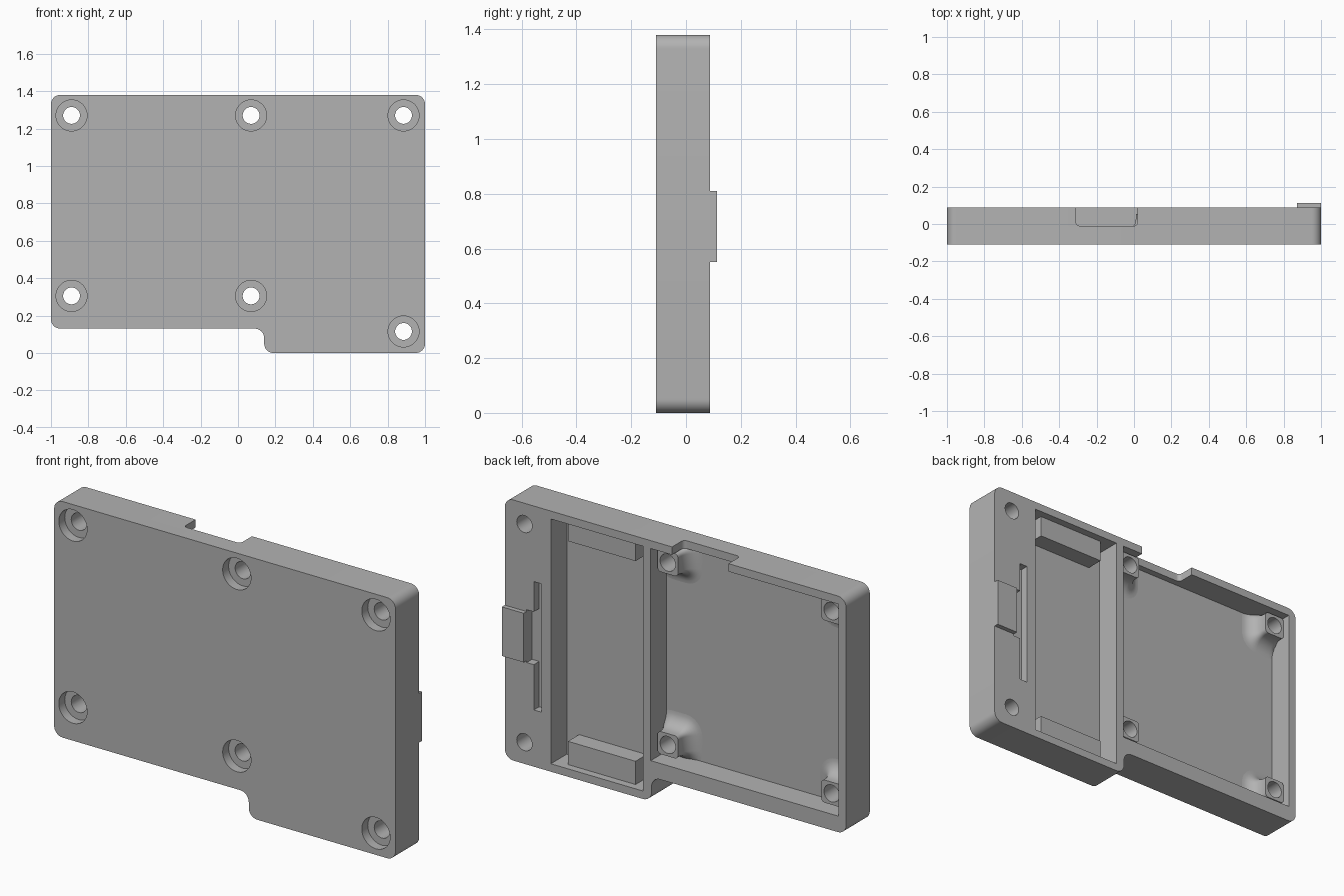
import bpy, bmesh
from math import sin, cos, pi
from mathutils import Vector

if "Cube" in bpy.data.objects:
    bpy.data.objects.remove(bpy.data.objects["Cube"], do_unlink=True)

FRONT, BACK, FLOOR = -0.11, 0.088, -0.045
HOLES = [(x, z) for x in (-0.89, 0.07) for z in (0.305, 1.27)] + [(0.885, 0.115), (0.885, 1.27)]

grey = bpy.data.materials.new("plain grey")
grey.use_nodes = True
grey.diffuse_color = (0.45, 0.45, 0.45, 1)
grey.node_tree.nodes["Principled BSDF"].inputs["Base Color"].default_value = (0.45, 0.45, 0.45, 1)


def rounded(corners, r, steps=8):
    """Round every right-angle corner of a 2D outline."""
    if not r:
        return [Vector(p) for p in corners]
    pts = []
    for i, p in enumerate(corners):
        p = Vector(p)
        a = (Vector(corners[i - 1]) - p).normalized() * r
        b = (Vector(corners[(i + 1) % len(corners)]) - p).normalized() * r
        for k in range(steps + 1):
            t = k / steps * pi / 2
            pts.append(p + a + b - b * cos(t) - a * sin(t))
    return pts


def rect(x0, x1, z0, z1):
    return [(x0, z0), (x1, z0), (x1, z1), (x0, z1)]


def loft(name, loops):
    """Skin closed loops of equal length and cap both ends."""
    bm = bmesh.new()
    rings = [[bm.verts.new(p) for p in loop] for loop in loops]
    for lo, hi in zip(rings, rings[1:]):
        for i in range(len(lo)):
            bm.faces.new((lo[i - 1], lo[i], hi[i], hi[i - 1]))
    bm.faces.new(rings[0])
    bm.faces.new(rings[-1])
    bmesh.ops.remove_doubles(bm, verts=bm.verts, dist=1e-5)
    bmesh.ops.dissolve_degenerate(bm, edges=bm.edges, dist=1e-5)
    bmesh.ops.recalc_face_normals(bm, faces=bm.faces)
    mesh = bpy.data.meshes.new(name)
    bm.to_mesh(mesh)
    bm.free()
    mesh.materials.append(grey)
    ob = bpy.data.objects.new(name, mesh)
    bpy.context.collection.objects.link(ob)
    return ob


def plate(name, corners, y0, y1, r=0):
    pts = rounded(corners, r)
    return loft(name, [[(x, y, z) for x, z in pts] for y in (y0, y1)])


def activate(ob):
    bpy.ops.object.select_all(action='DESELECT')
    ob.select_set(True)
    bpy.context.view_layer.objects.active = ob


def cut(ob, cutter):
    cutter.hide_render = True
    mod = ob.modifiers.new("cut", 'BOOLEAN')
    mod.operation, mod.solver, mod.object = 'DIFFERENCE', 'EXACT', cutter
    activate(ob)
    bpy.ops.object.modifier_apply(modifier=mod.name)


# Stepped pin that makes a screw hole with a counterbore at the front
def pin(x, z):
    profile = [(0.083, FRONT - 0.1), (0.083, FRONT + 0.05), (0.045, FRONT + 0.05), (0.045, BACK + 0.1)]
    n = 40
    return loft("screw_cutter", [[(x + r * cos(2 * pi * k / n), y, z + r * sin(2 * pi * k / n))
                                  for k in range(n)] for r, y in profile])


# Enclosure body with the stepped lower edge
body = plate("enclosure_body", [(-1, 0.13), (0.14, 0.13), (0.14, 0), (1, 0), (1, 1.38), (-1, 1.38)],
             FRONT, BACK, 0.05)

# Two pockets, cable notch, and the slot beside the tab
notch = rounded(rect(-0.31, 0.02, -0.01, 0.2), 0.02)
slot = [(0.785, 0.30), (0.83, 0.30), (0.83, 0.54), (0.872, 0.54), (0.872, 0.82),
        (0.83, 0.82), (0.83, 0.98), (0.785, 0.98)]
cutters = [
    plate("narrow_pocket_cutter", rect(0.19, 0.73, 0.042, 1.338), FLOOR, 0.2),
    plate("wide_pocket_cutter", rect(-0.955, 0.145, 0.215, 1.338), FLOOR, 0.2),
    loft("notch_cutter", [[(x, y, z) for x, y in notch] for z in (1.3, 1.45)]),
    plate("slot_cutter", slot, BACK - 0.045, 0.2),
]
pins = [pin(x, z) for x, z in HOLES]
for c in cutters + pins:
    cut(body, c)
parts = [body]


# Screw bosses flaring out into the pocket floor, kept inside the pocket walls
def boss(x, z):
    flare, half = 0.075, 0.06
    steps = [(flare, FLOOR - 0.01)]
    for k in range(9):
        t = k / 8 * pi / 2
        steps.append((flare * (1 - sin(t)), FLOOR + flare * (1 - cos(t))))
    steps.append((0, BACK - 0.035))
    loops = []
    for grow, y in steps:
        h = half + grow
        pts = rounded(rect(x - h, x + h, z - h, z + h), 0.02 + grow, 6)
        loops.append([(min(max(px, -0.96), 0.15), y, min(max(pz, 0.21), 1.343)) for px, pz in pts])
    return loft("screw_boss", loops)


for (x, z), p in zip(HOLES[:4], pins):
    b = boss(x, z)
    cut(b, p)
    parts.append(b)

# Support blocks at both ends of the narrow pocket
for name, z0, z1 in (("lower_support", 0.035, 0.165), ("upper_support", 1.225, 1.345)):
    parts.append(plate(name, rect(0.262, 0.658, z0, z1), FLOOR - 0.005, BACK - 0.04))

# Raised side tab
parts.append(plate("side_tab", rect(0.872, 1, 0.55, 0.81), BACK - 0.005, 0.1125))

for c in cutters + pins:
    bpy.data.objects.remove(c, do_unlink=True)
for ob in parts:
    activate(ob)
    bpy.ops.object.shade_smooth_by_angle(angle=0.6)
